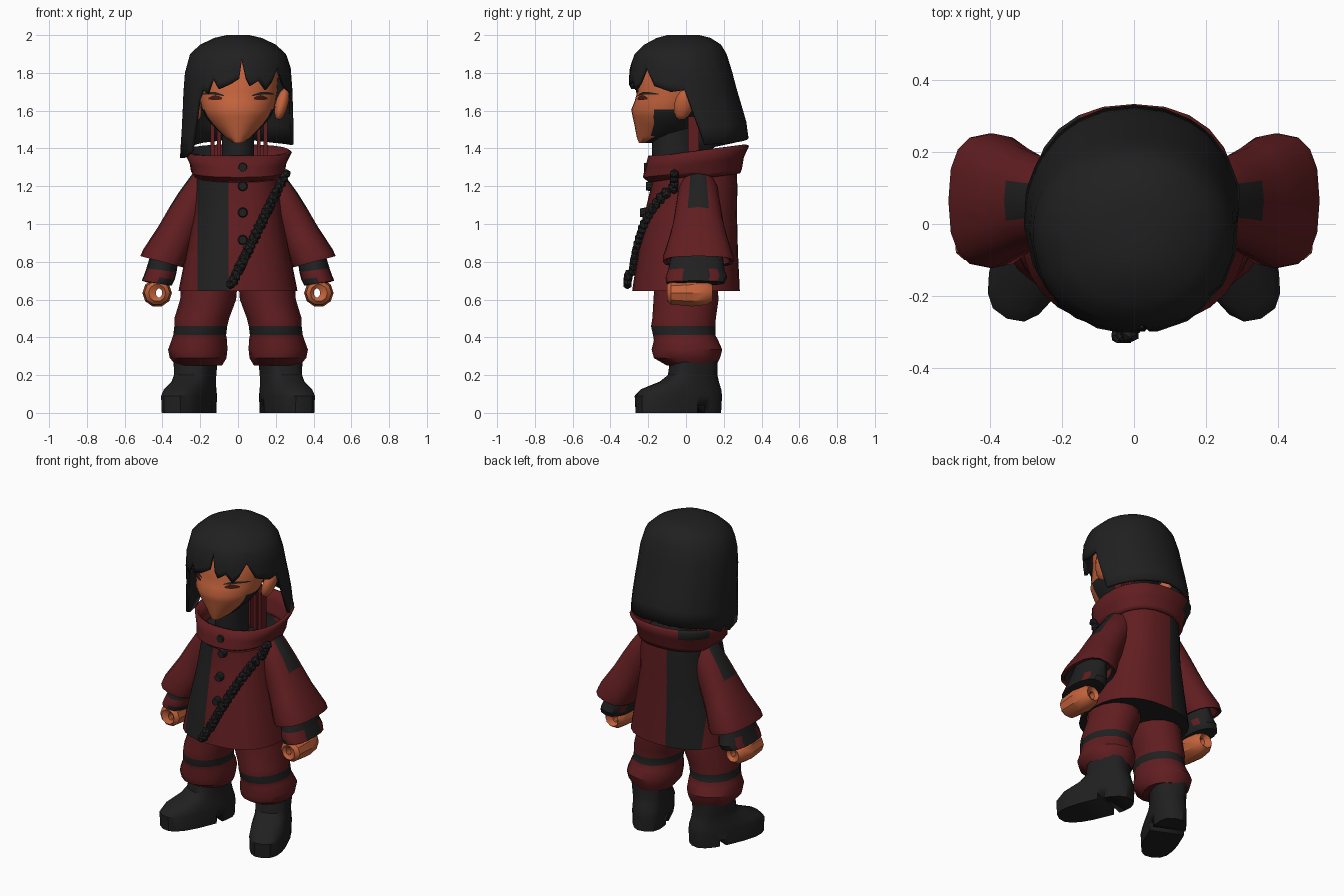
import bpy, bmesh, math
from mathutils import Vector, Matrix

if "Cube" in bpy.data.objects:
    bpy.data.objects.remove(bpy.data.objects["Cube"])


def material(name, rgb):
    m = bpy.data.materials.new(name)
    m.diffuse_color = (*rgb, 1)
    m.use_nodes = True
    m.node_tree.nodes["Principled BSDF"].inputs["Base Color"].default_value = m.diffuse_color
    return m


RED = material("dark red cloth", (0.118, 0.0125, 0.0145))
BLACK = material("charcoal", (0.0145, 0.0145, 0.0145))
SKIN = material("warm skin", (0.55, 0.125, 0.046))
IRIS = material("dark brown red", (0.06, 0.009, 0.007))


def finish(name, bm, mats, rule=None, angle=35):
    """Turn a bmesh into an object, coloured by rule(face centre, normal)."""
    bmesh.ops.recalc_face_normals(bm, faces=bm.faces[:])
    if rule:
        for f in bm.faces:
            f.material_index = rule(f.calc_center_median(), f.normal)
    me = bpy.data.meshes.new(name)
    bm.to_mesh(me)
    bm.free()
    for m in mats:
        me.materials.append(m)
    ob = bpy.data.objects.new(name, me)
    bpy.context.collection.objects.link(ob)
    bpy.ops.object.select_all(action='DESELECT')
    ob.select_set(True)
    bpy.context.view_layer.objects.active = ob
    bpy.ops.object.shade_smooth_by_angle(angle=math.radians(angle))
    return ob


def loft(rings, caps=True):
    bm = bmesh.new()
    rows = [[bm.verts.new(p) for p in r] for r in rings]
    n = len(rows[0])
    for a, b in zip(rows, rows[1:]):
        for i in range(n):
            j = (i + 1) % n
            bm.faces.new((a[i], a[j], b[j], b[i]))
    if caps:
        bm.faces.new(rows[0])
        bm.faces.new(rows[-1])
    return bm


def spow(v, p):
    return math.copysign(abs(v) ** (2 / p), v)


def section(table, z):
    """Half width, front and back of a (z, w, front, back) table at height z."""
    t = sorted(table)
    z = min(max(z, t[0][0]), t[-1][0])
    for a, b in zip(t, t[1:]):
        if z <= b[0]:
            k = (z - a[0]) / (b[0] - a[0])
            return [a[i] + (b[i] - a[i]) * k for i in (1, 2, 3)]


def point(w, f, b, z, ang, p):
    # angle 0 faces the front, positive goes towards +x
    return Vector((w * spow(math.sin(ang), p),
                   (f + b) / 2 - (b - f) / 2 * spow(math.cos(ang), p), z))


def stack(table, n, p=2.0):
    return [[point(w, f, b, z, math.tau * i / n, p) for i in range(n)]
            for z, w, f, b in table]


def front_y(table, x, z, p):
    w, f, b = section(table, z)
    t = min(abs(x) / w, 0.95)
    return (f + b) / 2 - (b - f) / 2 * (1 - t ** p) ** (1 / p)


def side(bm, s, move=(0, 0, 0), turn=0):
    """Place a part built for +x on side s."""
    bm.transform(Matrix.Translation(move) @ Matrix.Rotation(turn, 4, 'Z'))
    bm.transform(Matrix.Diagonal((s, 1, 1, 1)))
    return bm


# Coat body with a vertical dark panel, wider on the back
COAT = [(0.645, 0.315, -0.285, 0.285), (0.85, 0.275, -0.255, 0.275), (1.05, 0.235, -0.22, 0.27),
        (1.2, 0.225, -0.185, 0.272), (1.28, 0.215, -0.185, 0.268), (1.3, 0.17, -0.15, 0.24)]
bm = loft(stack(COAT, 28, 2.4))
for px in (-0.05, -0.215, -0.25):
    bmesh.ops.bisect_plane(bm, geom=bm.verts[:] + bm.edges[:] + bm.faces[:],
                           plane_co=(px, 0, 0), plane_no=(1, 0, 0))
finish("coat_body", bm, [RED, BLACK],
       lambda c, n: int((-0.215 if c.y < 0.1 else -0.25) < c.x < -0.05 or abs(n.z) > 0.9))

# Flared collar, higher at the back
bm = loft(stack([(1.27, 0.216, -0.185, 0.268), (1.29, 0.23, -0.21, 0.277),
                 (1.33, 0.237, -0.197, 0.287), (1.39, 0.268, -0.18, 0.316)], 24, 2.3), caps=False)
for v in bm.verts:
    v.co.z += 0.13 * (v.co.y - 0.07) - (0.02 if v.co.y > 0.1 and v.co.z < 1.3 else 0)
collar = finish("collar", bm, [RED, BLACK],
                lambda c, n: int(c.z > 1.36 and c.y > 0.12 and -0.25 < c.x < -0.14))
mod = collar.modifiers.new("thickness", 'SOLIDIFY')
mod.thickness = 0.02

# Buttons
for i, z in enumerate((1.3, 1.2, 1.06, 0.915)):
    bm = bmesh.new()
    bmesh.ops.create_cone(bm, cap_ends=True, segments=10, radius1=0.028, radius2=0.022, depth=0.034)
    y = front_y(COAT, 0.025, z, 2.4) - 0.01 if z < 1.25 else -0.205
    bm.transform(Matrix.Translation((0.025, y, z)) @ Matrix.Rotation(math.pi / 2, 4, 'X'))
    finish("button_%d" % (i + 1), bm, [BLACK])

# Braided diagonal strap
bm = bmesh.new()
N = 44
for i in range(N):
    t = i / (N - 1)
    x, z = 0.25 - 0.285 * t + 0.006 * (-1) ** i, 1.265 - 0.585 * t
    y = front_y(COAT, x, z, 2.4) - 0.012 - (0.02 if t > 0.9 else 0)
    bmesh.ops.create_icosphere(bm, subdivisions=1, radius=0.026,
                               matrix=Matrix.Translation((x, max(y, -0.31), z)) @ Matrix.Rotation(i, 4, 'Y'))
finish("braided_strap", bm, [BLACK])


def limb_ring(outer, inner, cy, ry, p=2.0, n=16):
    """Tilted oval ring spanning two (x, z) points."""
    o, i = Vector((outer[0], 0, outer[1])), Vector((inner[0], 0, inner[1]))
    mid, half = (o + i) / 2, (o - i) / 2
    return [mid + half * spow(math.cos(a), p) + Vector((0, cy + ry * spow(math.sin(a), p), 0))
            for a in (math.tau * k / n for k in range(n))]


for s, tag in ((1, "left"), (-1, "right")):
    # Bell sleeve with a shoulder patch and dark lining
    rings = [limb_ring(*r) for r in (
        ((0.15, 1.30), (0.13, 1.10), 0.07, 0.09), ((0.235, 1.275), (0.17, 1.02), 0.065, 0.11),
        ((0.315, 1.165), (0.2, 0.95), 0.065, 0.125, 2.1), ((0.362, 1.09), (0.22, 0.91), 0.065, 0.135, 2.2),
        ((0.42, 0.99), (0.245, 0.86), 0.065, 0.155, 2.3), ((0.502, 0.865), (0.28, 0.79), 0.065, 0.187, 2.6),
        ((0.517, 0.83), (0.29, 0.77), 0.065, 0.187, 2.6), ((0.495, 0.83), (0.31, 0.78), 0.065, 0.168, 2.6),
        ((0.44, 0.92), (0.28, 0.86), 0.065, 0.13, 2.3))]

    def sleeve_colour(c, n, s=s):
        patch = 0.24 < abs(c.x) < 0.36 and abs(c.y - 0.065) < 0.04 and c.z > 1.08
        return int(patch or n.z < -0.3 and c.z < 0.95 and 0.3 < abs(c.x) < 0.49 and abs(c.y - 0.065) < 0.165
                   and n.x * s > -0.6)
    finish(tag + "_sleeve", side(loft(rings), s), [RED, BLACK], sleeve_colour)

    # Inner cuff with red patches
    rings = [limb_ring(*r) for r in (
        ((0.45, 0.88), (0.31, 0.85), 0.06, 0.13), ((0.485, 0.765), (0.325, 0.745), 0.055, 0.15, 2.3),
        ((0.497, 0.73), (0.335, 0.705), 0.055, 0.163, 2.4), ((0.51, 0.7), (0.35, 0.675), 0.05, 0.155, 2.4),
        ((0.48, 0.69), (0.37, 0.675), 0.04, 0.11))]
    finish(tag + "_cuff", side(loft(rings), s), [BLACK, RED],
           lambda c, n: int(0.705 < c.z < 0.757 and abs(n.z) < 0.8 and (c.y < -0.03 or 0.09 < c.y < 0.18)))

    # Curled fist: a closed tube around a small grip hole
    fist = []
    for y, rx, rz in ((-0.085, 0.017, 0.024), (-0.1, 0.045, 0.046), (-0.08, 0.068, 0.064), (0.03, 0.078, 0.075),
                      (0.11, 0.066, 0.066), (0.14, 0.045, 0.045), (0.12, 0.017, 0.024), (-0.085, 0.017, 0.024)):
        fist.append([Vector((0.428 + rx * math.cos(a) - (0.01 if rx < 0.02 else 0), y, 0.635 + rz * math.sin(a)))
                     for a in (math.tau * k / 10 for k in range(10))])
    bm = loft(fist, caps=False)
    bmesh.ops.remove_doubles(bm, verts=bm.verts[:], dist=0.0005)
    finish(tag + "_hand", side(bm, s), [SKIN])

    # Baggy trouser leg with a dark knee band
    leg = [(0.72, 0.15, 0, 0.15, 0.165), (0.6, 0.158, 0, 0.148, 0.172), (0.5, 0.192, -0.01, 0.145, 0.168),
           (0.46, 0.197, -0.015, 0.14, 0.17), (0.412, 0.203, -0.01, 0.14, 0.165), (0.385, 0.205, 0, 0.147, 0.17),
           (0.335, 0.213, 0.005, 0.157, 0.187), (0.29, 0.211, 0.005, 0.15, 0.175), (0.25, 0.205, 0.03, 0.12, 0.13)]
    rings = [[Vector((cx + rx * math.sin(a), cy - ry * math.cos(a), z))
              for a in (math.tau * k / 16 for k in range(16))] for z, cx, cy, rx, ry in leg]
    finish(tag + "_trouser_leg", side(loft(rings), s), [RED, BLACK],
           lambda c, n: int(0.412 < c.z < 0.46))

    # Boot turned outwards, with a notch in front of the heel
    BOOT = [(0, 0.105, -0.325, 0.15), (0.09, 0.108, -0.33, 0.155), (0.125, 0.104, -0.295, 0.15),
            (0.165, 0.098, -0.185, 0.135), (0.2, 0.1, -0.135, 0.125), (0.29, 0.108, -0.12, 0.125)]
    place = ((0.225, 0.04, 0), math.radians(23))
    boot = finish(tag + "_boot", side(loft(stack(BOOT, 18, 2.6)), s, *place), [BLACK])
    bm = bmesh.new()
    bmesh.ops.create_cube(bm, size=1, matrix=Matrix.Diagonal((0.4, 0.04, 0.08, 1)))
    cutter = finish(tag + "_heel_cutter", side(bm, s, *place), [BLACK])
    cutter.hide_render = True
    cutter.display_type = 'WIRE'
    mod = boot.modifiers.new("heel notch", 'BOOLEAN')
    mod.operation, mod.object, mod.solver = 'DIFFERENCE', cutter, 'EXACT'

# Neck and hanging red cords
finish("neck", loft(stack([(1.2, 0.1, -0.165, 0.08), (1.34, 0.088, -0.18, 0.05),
                           (1.55, 0.088, -0.18, 0.05)], 14)), [BLACK])
bm = bmesh.new()
for x in (-0.135, -0.1, 0.07, 0.11, 0.145):
    bmesh.ops.create_cube(bm, size=1, matrix=Matrix.Translation((x, 0.04, 1.4))
                          @ Matrix.Diagonal((0.02, 0.06, 0.34, 1)))
finish("neck_cords", bm, [RED])

# Head with a skin face and dark jaw sides and back
HEAD = [(1.43, 0.028, -0.25, -0.17), (1.465, 0.075, -0.262, -0.02), (1.525, 0.138, -0.273, 0.06),
        (1.57, 0.174, -0.283, 0.08), (1.605, 0.19, -0.29, 0.1), (1.65, 0.2, -0.272, 0.12),
        (1.7, 0.208, -0.258, 0.14), (1.8, 0.215, -0.25, 0.15), (1.88, 0.17, -0.2, 0.12)]
finish("head", loft(stack(HEAD, 32)), [SKIN, BLACK],
       lambda c, n: int(c.y > 0 or c.z < 1.61 and c.y > -0.185 and n.z > -0.97), 60)

for s, tag in ((1, "left"), (-1, "right")):
    # Ear
    bm = bmesh.new()
    bmesh.ops.create_uvsphere(bm, u_segments=10, v_segments=7, radius=1, matrix=Matrix.Translation((0.232, -0.01, 1.635))
                              @ Matrix.Rotation(-0.3, 4, 'X') @ Matrix.Rotation(0.25, 4, 'Y')
                              @ Matrix.Diagonal((0.035, 0.052, 0.09, 1)))
    finish(tag + "_ear", side(bm, s), [SKIN], angle=60)

    # Narrow eye: lash strip above a thin iris strip
    for part, mat, x0, x1, z0, thick in (("lash", BLACK, 0.075, 0.19, 1.677, 0.015),
                                         ("iris", IRIS, 0.085, 0.155, 1.656, 0.026)):
        bm = bmesh.new()
        pts = []
        for i in range(7):
            x = x0 + (x1 - x0) * i / 6
            arch = math.sin(math.pi * i / 6)
            z = z0 + (0.004 * arch + 0.008 * i / 6 if part == "lash" else -0.004 * arch + 0.004)
            pts.append([bm.verts.new((x, front_y(HEAD, x, zz, 2) - 0.006, zz))
                        for zz in (z, z + thick * (0.35 + 0.65 * arch))])
        for a, b in zip(pts, pts[1:]):
            bm.faces.new((a[0], b[0], b[1], a[1]))
        finish(tag + "_eye_" + part, side(bm, s), [mat])

# Bobbed hair: a shell whose lower edge follows a fringe line (angle, height)
HAIR = [(2.0, 0.06, -0.1, 0.07), (1.985, 0.125, -0.155, 0.13), (1.95, 0.2, -0.22, 0.185), (1.9, 0.254, -0.272, 0.215),
        (1.83, 0.279, -0.297, 0.238), (1.7, 0.289, -0.308, 0.272), (1.55, 0.295, -0.3, 0.318), (1.33, 0.309, -0.3, 0.348)]
EDGE = [(-180, 1.453), (-140, 1.432), (-115, 1.41), (-100, 1.37), (-92, 1.4), (-86, 1.35), (-66, 1.355), (-54, 1.39),
        (-46, 1.66), (-40, 1.71), (-33, 1.69), (-27, 1.77), (-20, 1.715), (-8, 1.74), (1, 1.77), (4, 1.87), (8, 1.77),
        (12, 1.73), (22, 1.76), (30, 1.71), (38, 1.75), (48, 1.83), (60, 1.73), (78, 1.7), (92, 1.71), (97, 1.56),
        (104, 1.42), (140, 1.432), (180, 1.453)]


def edge_height(a):
    for p, q in zip(EDGE, EDGE[1:]):
        if a <= q[0]:
            return p[1] + (q[1] - p[1]) * (a - p[0]) / (q[0] - p[0])


angles = sorted({a for a, _ in EDGE[:-1]} | {a for a in range(-165, 180, 15) if abs(a) > 100})
rows = []
for r in range(9):
    ring = []
    for a in angles:
        z = HAIR[r][0] if r < 4 else 1.9 + (edge_height(a) - 1.9) * (r - 3) / 5
        ring.append(point(*section(HAIR, z), z, math.radians(a), 2.1))
    rows.append(ring)
bm = loft(rows, caps=False)
bm.verts.ensure_lookup_table()
bm.faces.new(bm.verts[:len(angles)])
hair = finish("bobbed_hair", bm, [BLACK], angle=40)
mod = hair.modifiers.new("thickness", 'SOLIDIFY')
mod.thickness = 0.018
